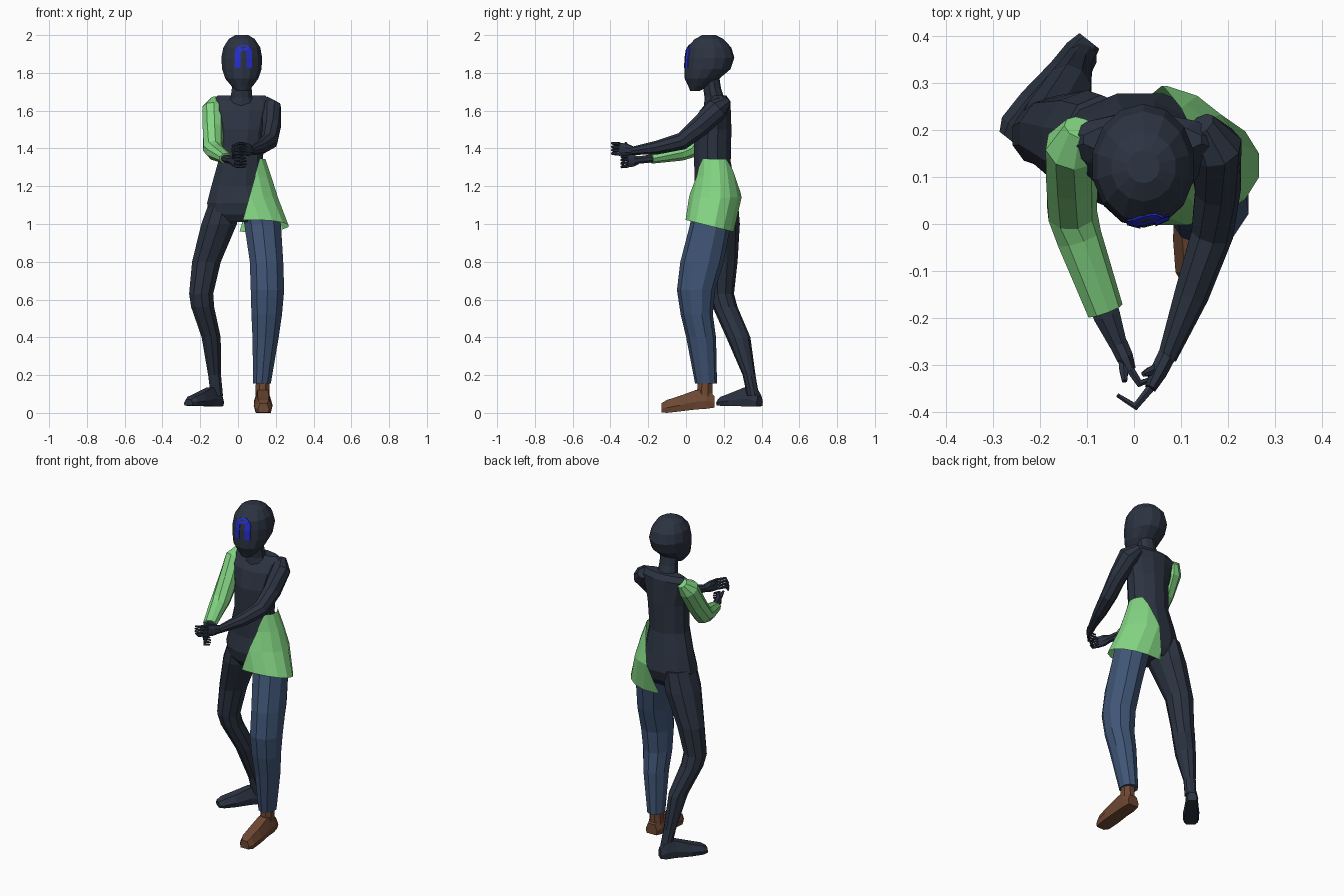
import bpy, bmesh, math
from mathutils import Vector
from mathutils.bvhtree import BVHTree


def material(name, r, g, b):
    m = bpy.data.materials.new(name)
    m.diffuse_color = (r, g, b, 1)
    return m


DARK = material("dark slate", 0.025, 0.034, 0.054)
GREEN = material("light green", 0.23, 0.67, 0.23)
DENIM = material("denim blue", 0.05, 0.09, 0.18)
BROWN = material("brown leather", 0.155, 0.065, 0.033)
BLUE = material("bright blue", 0.018, 0.028, 0.65)


def finish(name, bm, mat):
    bmesh.ops.recalc_face_normals(bm, faces=bm.faces[:])
    me = bpy.data.meshes.new(name)
    bm.to_mesh(me)
    bm.free()
    me.materials.append(mat)
    ob = bpy.data.objects.new(name, me)
    bpy.context.collection.objects.link(ob)
    return ob


def skin(rings, caps=True):
    """Bridge rings of points into a bmesh."""
    bm = bmesh.new()
    vs = [[bm.verts.new(p) for p in ring] for ring in rings]
    n = len(vs[0])
    for a, b in zip(vs, vs[1:]):
        for i in range(n):
            j = (i + 1) % n
            bm.faces.new((a[i], a[j], b[j], b[i]))
    if caps:
        bm.faces.new(vs[0])
        bm.faces.new(vs[-1])
    return bm


def circle(n):
    return [(math.cos(2 * math.pi * (i + 0.5) / n), math.sin(2 * math.pi * (i + 0.5) / n)) for i in range(n)]


def level_rings(sections, n, power=1.0):
    """Horizontal sections: z, centre x, radius x, centre y, radius y."""
    return [[Vector((cx + rx * c, cy + ry * s, z)) for c, s in circle(n)]
            for z, cx, rx, cy, ry in sections]


def loft(name, sections, mat, n=10):
    return finish(name, skin(level_rings(sections, n)), mat)


def tube(name, points, mat, n=8):
    """Tube along a path; each point is x, y, z, side radius, vertical radius."""
    pos = [Vector(p[:3]) for p in points]
    rings = []
    for i, p in enumerate(points):
        t = (pos[min(i + 1, len(pos) - 1)] - pos[max(i - 1, 0)]).normalized()
        side = t.cross(Vector((0, 0, 1))).normalized()
        up = side.cross(t)
        rings.append([pos[i] + side * p[3] * c + up * p[4] * s for c, s in circle(n)])
    return finish(name, skin(rings), mat)


def foot(name, heel, toe, sections, mat):
    """Flat-soled foot; sections are fraction, half width, sole z, top z."""
    heel, toe = Vector((*heel, 0)), Vector((*toe, 0))
    d = (toe - heel).normalized()
    side = Vector((-d.y, d.x, 0))
    shape = [(-0.85, 0), (0.85, 0), (1, 0.4), (0.6, 1), (-0.6, 1), (-1, 0.4)]
    rings = [[heel.lerp(toe, f) + side * w * a + Vector((0, 0, lo + (hi - lo) * b)) for a, b in shape]
             for f, w, lo, hi in sections]
    return finish(name, skin(rings), mat)


def hand(name, wrist, knuckle, bend, tip, thumb):
    """Palm on edge with four stacked curled fingers and a thumb."""
    w, k, b, t = map(Vector, (wrist, knuckle, bend, tip))
    tube(name + "_palm", [(*w, 0.021, 0.023), (*w.lerp(k, 0.5), 0.02, 0.034), (*k, 0.013, 0.036)], DARK, 8)
    for i in range(4):
        up = Vector((0, 0, (i - 1.5) * 0.018))
        reach = (0.85, 0.97, 1.0, 0.9)[i]
        end = b.lerp(t, reach) + up * 0.8
        tube(f"{name}_finger_{i + 1}", [(*(k + up), 0.010, 0.009), (*(b + up), 0.009, 0.008),
                                        (*end, 0.005, 0.005)], DARK, 6)
    a, c = w.lerp(k, 0.35), Vector(thumb)
    tube(name + "_thumb", [(*a, 0.012, 0.012), (*a.lerp(c, 0.6), 0.011, 0.011), (*c, 0.006, 0.006)], DARK, 6)


# Head and neck
head = loft("head", [
    (1.705, 0.024, 0.032, 0.048, 0.026), (1.73, 0.022, 0.058, 0.066, 0.054),
    (1.77, 0.02, 0.09, 0.085, 0.092), (1.82, 0.02, 0.107, 0.114, 0.122),
    (1.88, 0.02, 0.111, 0.125, 0.131), (1.935, 0.02, 0.1, 0.122, 0.118),
    (1.98, 0.02, 0.07, 0.122, 0.074), (2.0, 0.02, 0.035, 0.122, 0.035)], DARK, 14)
loft("neck", [(1.62, 0.018, 0.085, 0.16, 0.065), (1.67, 0.018, 0.06, 0.15, 0.052),
              (1.72, 0.02, 0.055, 0.138, 0.047), (1.80, 0.02, 0.055, 0.128, 0.045)], DARK, 10)

# Arch-shaped plate laid on the face
tree = BVHTree.FromPolygons([v.co for v in head.data.vertices], [p.vertices for p in head.data.polygons])
path = [(-1, 0, 1.825 + 0.016 * i) for i in range(6)]
path += [(-math.cos(a), math.sin(a), 1.905) for a in [math.pi * i / 8 for i in range(1, 8)]]
path += [(1, 0, 1.905 - 0.016 * i) for i in range(6)]
rings = []
for ux, uz, z in path:
    ring = []
    for r, lift in ((0.016, -0.004), (0.045, -0.004), (0.045, 0.002), (0.016, 0.002)):
        x, zz = 0.03 + ux * r, z + uz * r
        hit = tree.ray_cast(Vector((x, -1, zz)), Vector((0, 1, 0)))[0]
        ring.append(Vector((x, hit.y + lift, zz)))
    rings.append(ring)
finish("face_arch_plate", skin(rings), BLUE)

# Torso down to the pelvis
loft("torso", [
    (1.01, 0.01, 0.12, 0.15, 0.085), (1.05, 0.01, 0.165, 0.15, 0.115),
    (1.11, 0.013, 0.183, 0.153, 0.13), (1.2, 0.004, 0.15, 0.153, 0.112),
    (1.33, 0.013, 0.122, 0.14, 0.1), (1.5, 0.02, 0.128, 0.142, 0.102),
    (1.6, 0.02, 0.155, 0.155, 0.085), (1.65, 0.018, 0.165, 0.175, 0.062),
    (1.68, 0.018, 0.13, 0.18, 0.035)], DARK, 12)

# Half tunic over one hip, cut along a slanted plane
rings = level_rings([
    (1.345, 0.015, 0.132, 0.152, 0.1), (1.25, 0.022, 0.158, 0.158, 0.116),
    (1.14, 0.035, 0.18, 0.155, 0.142), (0.99, 0.075, 0.195, 0.125, 0.13)], 16)
for p in rings[-1]:
    p.z -= 0.25 * (p.y - 0.125)
bm = skin(rings, caps=False)
bmesh.ops.bisect_plane(bm, geom=bm.verts[:] + bm.edges[:] + bm.faces[:],
                       plane_co=(0.115, 0, 1.34), plane_no=(1, 0, -0.28), clear_inner=True)
finish("half_tunic", bm, GREEN)

# Legs
loft("bare_leg", [
    (1.12, -0.07, 0.085, 0.165, 0.11), (1.0, -0.1, 0.099, 0.172, 0.113),
    (0.8, -0.167, 0.08, 0.193, 0.08), (0.63, -0.195, 0.067, 0.188, 0.066),
    (0.56, -0.187, 0.064, 0.207, 0.066), (0.4, -0.142, 0.053, 0.277, 0.064),
    (0.2, -0.124, 0.036, 0.334, 0.034), (0.09, -0.112, 0.034, 0.355, 0.032)], DARK, 10)
loft("trouser_leg", [
    (1.1, 0.11, 0.1, 0.14, 0.11), (1.0, 0.13, 0.102, 0.13, 0.108),
    (0.8, 0.151, 0.093, 0.085, 0.115), (0.65, 0.156, 0.093, 0.053, 0.101),
    (0.52, 0.152, 0.085, 0.057, 0.085), (0.4, 0.146, 0.073, 0.08, 0.079),
    (0.155, 0.127, 0.049, 0.106, 0.058)], DENIM, 10)
loft("shoe_ankle", [(0.18, 0.13, 0.038, 0.1, 0.042), (0.06, 0.13, 0.042, 0.1, 0.046)], BROWN, 8)

# Feet
foot("shoe", (0.13, 0.15), (0.135, -0.13), [
    (0, 0.038, 0.028, 0.09), (0.15, 0.046, 0.022, 0.125), (0.36, 0.046, 0.018, 0.12),
    (0.65, 0.05, 0.008, 0.09), (0.9, 0.046, 0.0, 0.068), (1, 0.03, 0.003, 0.05)], BROWN)
foot("bare_foot", (-0.095, 0.39), (-0.263, 0.178), [
    (0, 0.027, 0.036, 0.09), (0.12, 0.035, 0.033, 0.13), (0.32, 0.036, 0.035, 0.135),
    (0.65, 0.045, 0.036, 0.105), (0.9, 0.045, 0.038, 0.085), (1, 0.03, 0.04, 0.07)], DARK)

# Sleeved arm and bare forearm inside it
tube("sleeve", [
    (-0.115, 0.205, 1.655, 0.035, 0.03), (-0.13, 0.165, 1.61, 0.06, 0.06),
    (-0.133, 0.1, 1.5, 0.057, 0.06), (-0.133, 0.025, 1.4, 0.054, 0.055),
    (-0.118, -0.03, 1.38, 0.05, 0.046), (-0.062, -0.185, 1.347, 0.04, 0.028)], GREEN, 9)
tube("sleeved_forearm", [(-0.08, -0.13, 1.355, 0.033, 0.022), (-0.058, -0.195, 1.345, 0.031, 0.022),
                         (-0.033, -0.258, 1.338, 0.02, 0.021)], DARK, 8)
hand("sleeved_hand", (-0.033, -0.255, 1.338), (-0.008, -0.31, 1.333), (0.012, -0.34, 1.33),
     (0.045, -0.328, 1.325), (-0.02, -0.335, 1.375))

# Bare arm
tube("bare_arm", [
    (0.14, 0.21, 1.65, 0.035, 0.03), (0.173, 0.165, 1.61, 0.058, 0.062),
    (0.178, 0.075, 1.517, 0.05, 0.055), (0.166, -0.02, 1.438, 0.046, 0.047),
    (0.122, -0.15, 1.405, 0.038, 0.037), (0.07, -0.285, 1.387, 0.021, 0.022)], DARK, 9)
hand("bare_hand", (0.07, -0.28, 1.388), (0.035, -0.35, 1.397), (0.003, -0.389, 1.4),
     (-0.035, -0.365, 1.39), (0.02, -0.32, 1.43))
